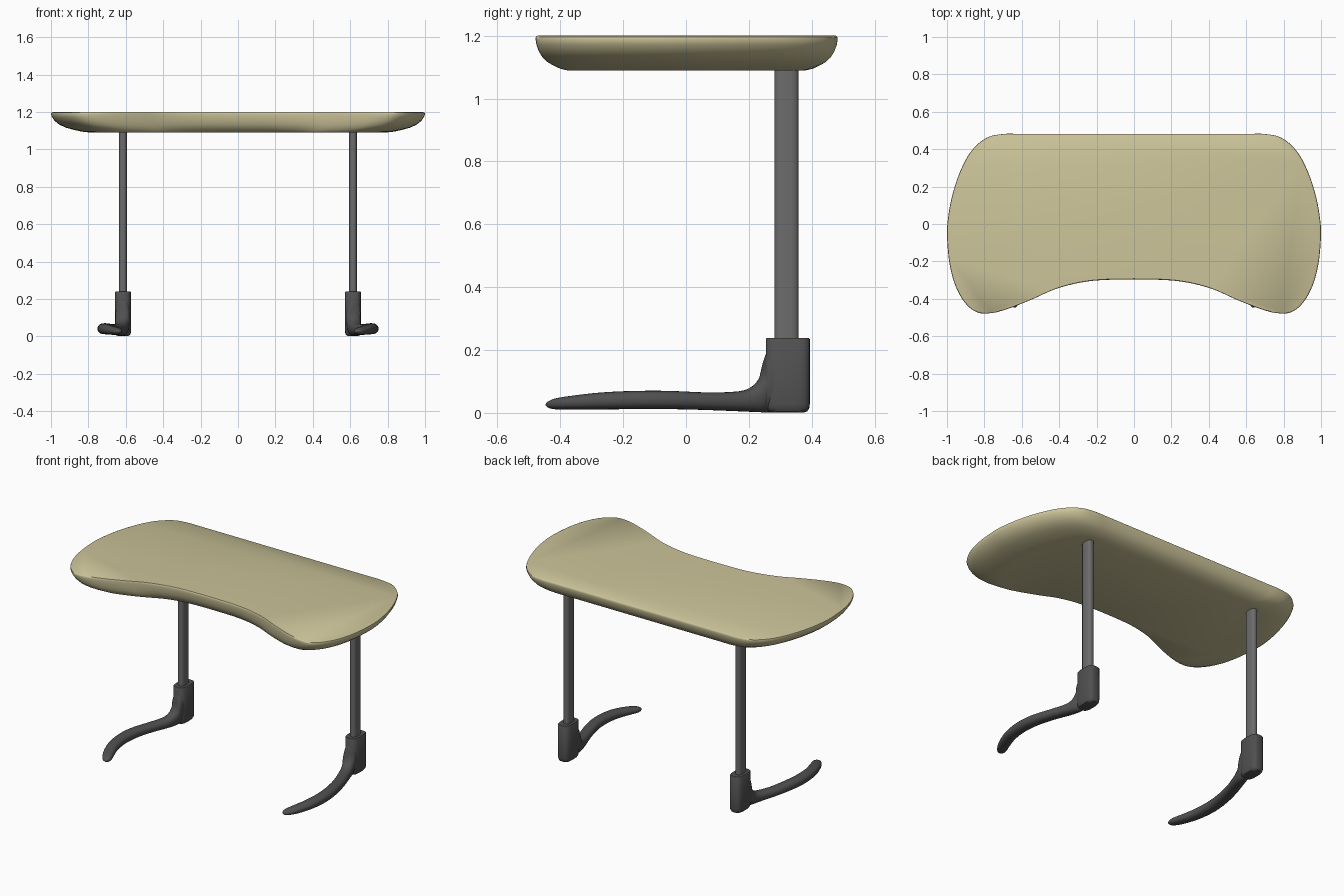
import bpy, bmesh, math
from mathutils import Vector

if "Cube" in bpy.data.objects:
    bpy.data.objects.remove(bpy.data.objects["Cube"])


def material(name, rgb):
    m = bpy.data.materials.new(name)
    m.diffuse_color = (*rgb, 1)
    m.use_nodes = True
    m.node_tree.nodes["Principled BSDF"].inputs["Base Color"].default_value = m.diffuse_color
    return m


def loft(name, rings, mat, angle=50, mirror=False):
    """Skin a list of equal-length closed rings and cap both ends."""
    bm = bmesh.new()
    loops = [[bm.verts.new(p) for p in ring] for ring in rings]
    n = len(loops[0])
    for a, b in zip(loops, loops[1:]):
        for i in range(n):
            j = (i + 1) % n
            bm.faces.new((a[i], a[j], b[j], b[i]))
    bm.faces.new(loops[0][::-1])
    bm.faces.new(loops[-1])
    bmesh.ops.recalc_face_normals(bm, faces=bm.faces)
    me = bpy.data.meshes.new(name)
    bm.to_mesh(me)
    bm.free()
    ob = bpy.data.objects.new(name, me)
    bpy.context.collection.objects.link(ob)
    me.materials.append(mat)
    bpy.ops.object.select_all(action='DESELECT')
    ob.select_set(True)
    bpy.context.view_layer.objects.active = ob
    bpy.ops.object.shade_smooth_by_angle(angle=math.radians(angle))
    if mirror:
        ob.modifiers.new("mirror", 'MIRROR').use_mirror_merge = False
    return ob


def spline(pts, closed, steps):
    """Catmull-Rom interpolation through tuples of any size."""
    pts = [Vector(p) for p in pts]
    n = len(pts)
    get = (lambda i: pts[i % n]) if closed else (lambda i: pts[max(0, min(n - 1, i))])
    out = []
    for i in range(n if closed else n - 1):
        a, b, c, d = get(i - 1), get(i), get(i + 1), get(i + 2)
        for s in range(steps):
            t = s / steps
            out.append(0.5 * (2 * b + (c - a) * t + (2 * a - 5 * b + 4 * c - d) * t * t
                              + (3 * b - a - 3 * c + d) * t ** 3))
    if not closed:
        out.append(pts[-1])
    return out


def oval(rx, ry, power, n=32):
    """Superellipse cross-section."""
    def f(v):
        return math.copysign(abs(v) ** (2 / power), v)
    return [(rx * f(math.cos(2 * math.pi * i / n)), ry * f(math.sin(2 * math.pi * i / n)))
            for i in range(n)]


def post(name, cx, cy, rx, ry, power, profile, mat):
    """Vertical post from (inset, z) profile points."""
    rings = [[(cx + x, cy + y, z) for x, y in oval(rx - d, ry - d, power)] for d, z in profile]
    return loft(name, rings, mat, 40, True)


wood = material("wood", (0.60, 0.55, 0.32))
steel = material("steel", (0.15, 0.15, 0.15))
dark = material("dark_metal", (0.08, 0.08, 0.08))

# Tabletop: kidney outline, flat top, bowl-shaped underside
half = [(0.35, 0.482), (0.6, 0.482), (0.7, 0.481), (0.79, 0.46), (0.87, 0.39), (0.93, 0.28),
        (0.975, 0.14), (0.998, 0.0), (0.998, -0.1), (0.985, -0.22), (0.955, -0.33),
        (0.905, -0.42), (0.84, -0.472), (0.76, -0.476), (0.67, -0.452), (0.55, -0.405),
        (0.42, -0.348), (0.28, -0.312), (0.13, -0.298)]
outline = spline(half + [(-x, y) for x, y in reversed(half)], True, 4)
section = [(0.79, 1.09), (0.835, 1.095), (0.88, 1.105), (0.92, 1.116), (0.955, 1.132),
           (0.98, 1.152), (0.994, 1.172), (1.0, 1.188), (0.998, 1.196), (0.988, 1.2)]
loft("tabletop", [[(p.x * k, p.y * k, z) for p in outline] for k, z in section], wood)

# Columns and the sockets they stand in
post("columns", 0.615, 0.32, 0.022, 0.038, 2.8, [(0, 0.2), (0, 1.1)], steel)
post("sockets", 0.615, 0.324, 0.043, 0.07, 3.2,
     [(0.02, 0.002), (0.008, 0.006), (0.002, 0.016), (0, 0.03), (0, 0.236), (0.003, 0.24)], dark)

# Bowed feet: x, y, half width, bottom z, top z along the path
path = [(0.615, 0.29, 0.040, 0.003, 0.235), (0.617, 0.255, 0.038, 0.003, 0.19),
        (0.621, 0.240, 0.037, 0.003, 0.125), (0.627, 0.215, 0.036, 0.004, 0.088),
        (0.640, 0.17, 0.036, 0.006, 0.070), (0.674, 0.07, 0.036, 0.010, 0.066),
        (0.704, -0.05, 0.037, 0.013, 0.071), (0.714, -0.16, 0.037, 0.013, 0.071),
        (0.702, -0.27, 0.036, 0.012, 0.066), (0.672, -0.36, 0.034, 0.011, 0.056),
        (0.648, -0.41, 0.029, 0.012, 0.048), (0.638, -0.43, 0.021, 0.015, 0.041),
        (0.632, -0.441, 0.010, 0.021, 0.034), (0.630, -0.444, 0.003, 0.025, 0.029)]
pts = spline(path, False, 3)
rings = []
for i, p in enumerate(pts):
    a, b = pts[max(0, i - 1)], pts[min(len(pts) - 1, i + 1)]
    side = Vector((a[1] - b[1], b[0] - a[0])).normalized()
    mid, h = (p[3] + p[4]) / 2, (p[4] - p[3]) / 2
    rings.append([(p[0] + side.x * u, p[1] + side.y * u, mid + v)
                  for u, v in oval(p[2], h, 2.3, 24)])
loft("feet", rings, dark, 60, True)

# Rest the model on the ground
for ob in bpy.data.objects:
    if ob.name in ("sockets", "feet"):
        ob.location.z = -0.001
